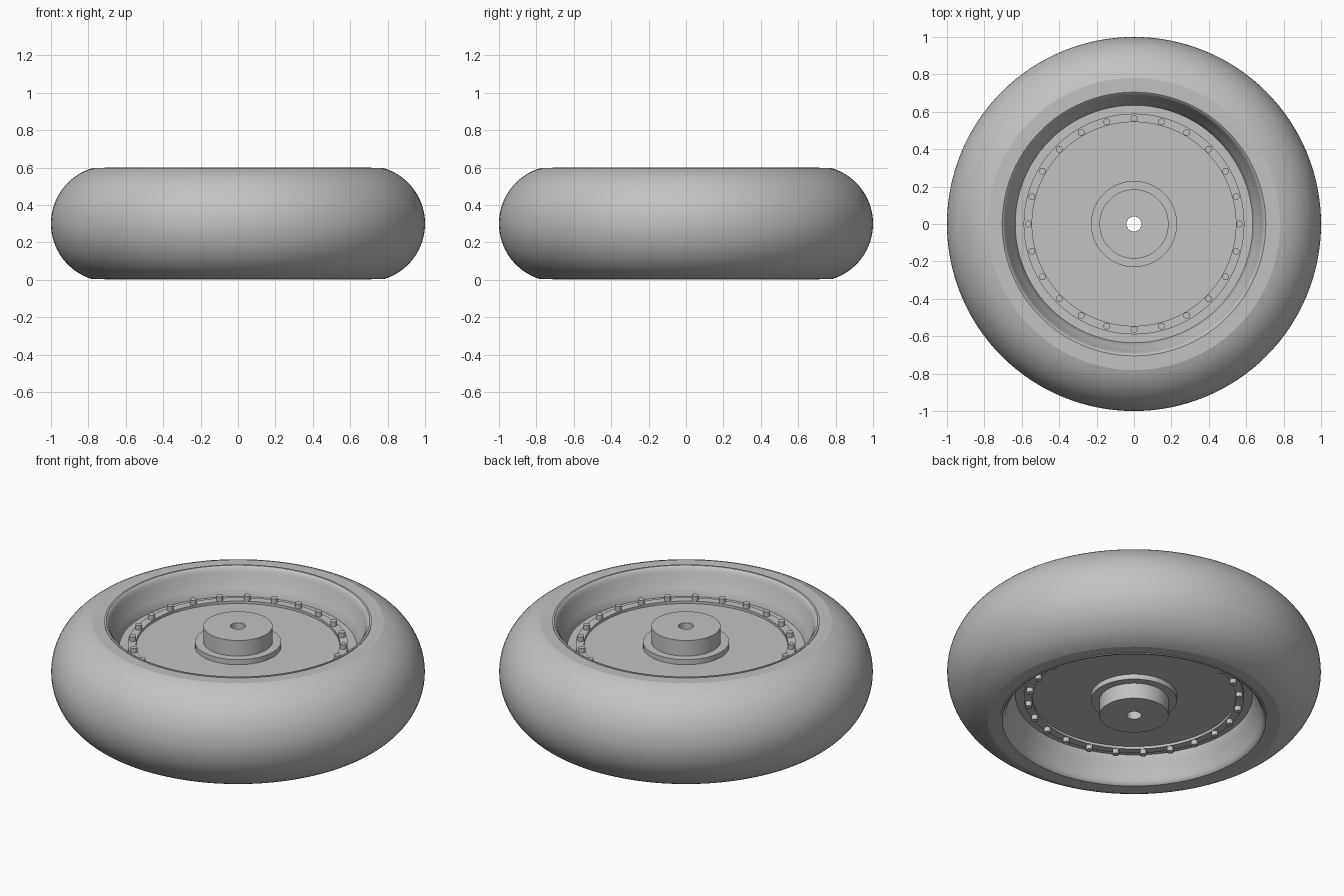
import bpy
import bmesh
from math import cos, sin, pi, radians
from mathutils import Matrix, Vector

if "Cube" in bpy.data.objects:
    bpy.data.objects.remove(bpy.data.objects["Cube"])

MID = 0.3  # height of the wheel's mirror plane

grey = bpy.data.materials.new("plain grey")
grey.use_nodes = True
grey.diffuse_color = (0.54, 0.54, 0.54, 1)
grey.node_tree.nodes["Principled BSDF"].inputs["Base Color"].default_value = (0.54, 0.54, 0.54, 1)


def finish(bm, name, angle):
    bmesh.ops.recalc_face_normals(bm, faces=bm.faces)
    mesh = bpy.data.meshes.new(name)
    bm.to_mesh(mesh)
    bm.free()
    mesh.materials.append(grey)
    obj = bpy.data.objects.new(name, mesh)
    bpy.context.collection.objects.link(obj)
    bpy.ops.object.select_all(action="DESELECT")
    obj.select_set(True)
    bpy.context.view_layer.objects.active = obj
    bpy.ops.object.shade_smooth_by_angle(angle=radians(angle))
    return obj


def lathe(name, profile, steps=96, angle=30):
    """Spin a closed (radius, height) outline around the z axis."""
    bm = bmesh.new()
    verts = [bm.verts.new((r, 0, z)) for r, z in profile]
    edges = [bm.edges.new((v, verts[i - 1])) for i, v in enumerate(verts)]
    bmesh.ops.spin(bm, geom=verts + edges, cent=(0, 0, 0), axis=(0, 0, 1),
                   angle=2 * pi, steps=steps, use_merge=True)
    bmesh.ops.remove_doubles(bm, verts=bm.verts, dist=1e-5)
    return finish(bm, name, angle)


def mirrored(half):
    """Add the lower half of an outline, reflected in the mid plane."""
    return half + [(r, 2 * MID - z) for r, z in reversed(half)]


def band(r_in, r_out, z0, z1):
    return [(r_in, z0), (r_out, z0), (r_out, z1), (r_in, z1)]


# Tyre: round tread with a flat sidewall band near the rim
SEG = 32
start = radians(73)
tread = [(0.69 + 0.31 * cos(a), MID + 0.31 * sin(a))
         for a in (start - 2 * start * i / SEG for i in range(SEG + 1))]
lathe("tyre", [(0.71, 0.596)] + tread + [(0.71, 0.004)], steps=128, angle=14)

# Rim: thin lip curving into a tapered barrel
lathe("rim", mirrored([(0.715, 0.6), (0.705, 0.6), (0.697, 0.594), (0.69, 0.583),
                       (0.684, 0.565), (0.672, 0.53), (0.655, 0.49), (0.635, 0.45)]))

# Wheel centre: thick disc, and hub with a bore
lathe("wheel_disc", band(0.17, 0.645, 0.152, 0.448))
lathe("hub", band(0.04, 0.185, 0.03, 0.57), steps=64)

# Details on both faces of the disc
for side, sign in (("upper", 1), ("lower", -1)):
    def level(h):
        return MID + sign * h

    lathe(side + "_hub_flange", band(0.175, 0.23, level(0.14), level(0.178)), steps=64)
    lathe(side + "_bolt_ring", band(0.545, 0.59, level(0.14), level(0.163)))

    bm = bmesh.new()
    for i in range(24):
        a = i * pi / 12
        place = Matrix.Translation(Vector((0.565 * cos(a), 0.565 * sin(a), level(0.17))))
        bmesh.ops.create_cone(bm, cap_ends=True, segments=16, radius1=0.018,
                              radius2=0.018, depth=0.04, matrix=place)
    finish(bm, side + "_bolts", 30)
